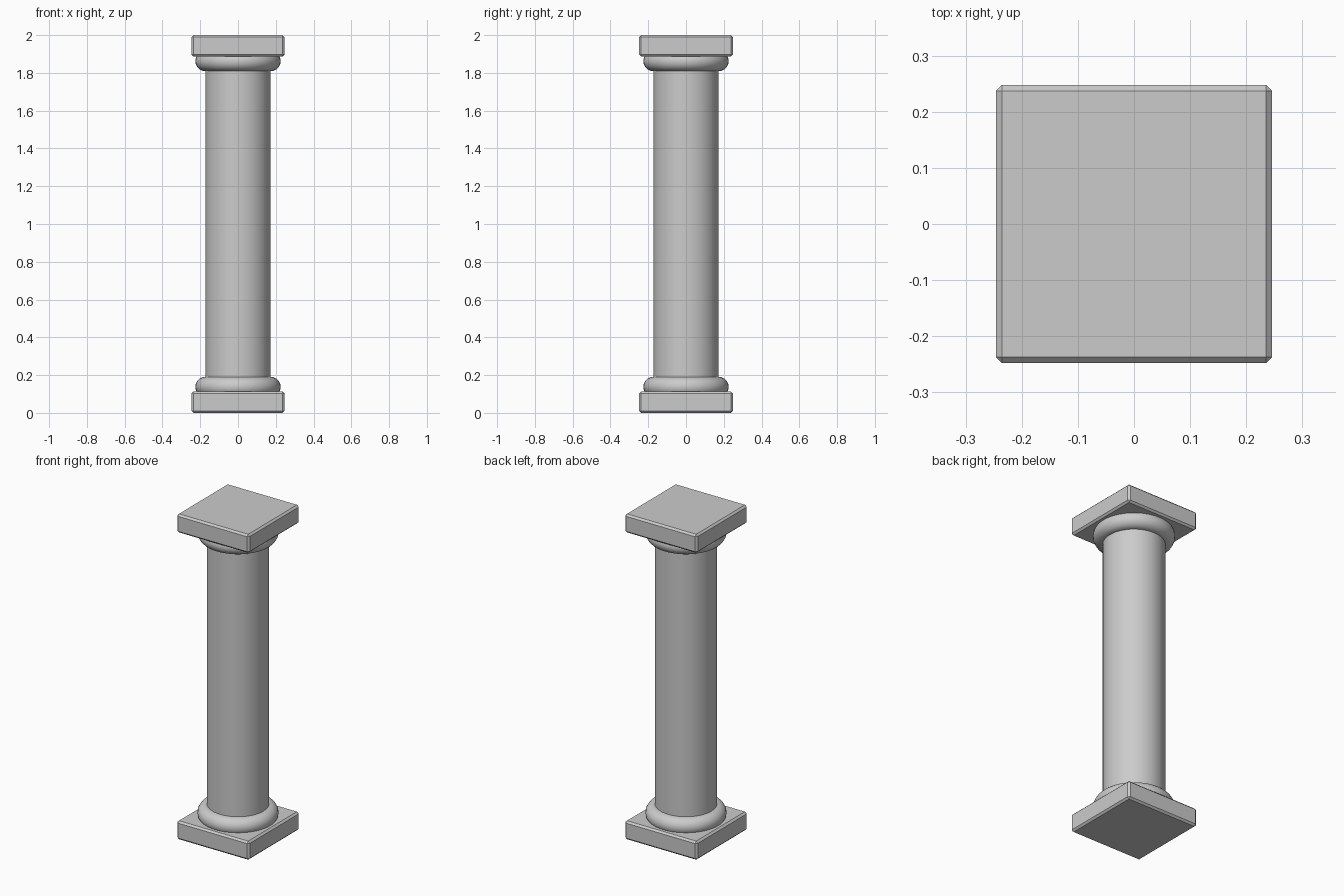
import bpy

if "Cube" in bpy.data.objects:
    bpy.data.objects.remove(bpy.data.objects["Cube"])

HEIGHT = 2.0
SLAB_H = 0.114
SHAFT_R = 0.173
RING_R = 0.053
RING_Z = 0.138


def smooth(obj):
    bpy.ops.object.select_all(action='DESELECT')
    obj.select_set(True)
    bpy.context.view_layer.objects.active = obj
    bpy.ops.object.shade_smooth_by_angle(angle=0.6)


# Square slab with a single chamfer on every edge
def slab(name, z):
    bpy.ops.mesh.primitive_cube_add(size=1, location=(0, 0, z))
    obj = bpy.context.object
    obj.name = name
    obj.scale = (0.492, 0.496, SLAB_H)
    bpy.ops.object.transform_apply(location=False, rotation=False, scale=True)
    bevel = obj.modifiers.new("chamfer", 'BEVEL')
    bevel.width = 0.011
    bevel.segments = 1


# Rounded ring wrapped around the shaft, partly sunk into the slab
def ring(name, z):
    bpy.ops.mesh.primitive_torus_add(major_radius=SHAFT_R, minor_radius=RING_R,
                                     major_segments=48, minor_segments=20,
                                     location=(0, 0, z))
    obj = bpy.context.object
    obj.name = name
    smooth(obj)


# Base and capital mirror each other
slab("base_slab", SLAB_H / 2)
slab("top_slab", HEIGHT - SLAB_H / 2)
ring("base_ring", RING_Z)
ring("top_ring", HEIGHT - RING_Z)

# Shaft
bpy.ops.mesh.primitive_cylinder_add(vertices=48, radius=SHAFT_R,
                                    depth=HEIGHT - 2 * SLAB_H + 0.04,
                                    location=(0, 0, HEIGHT / 2))
shaft = bpy.context.object
shaft.name = "shaft"
smooth(shaft)
